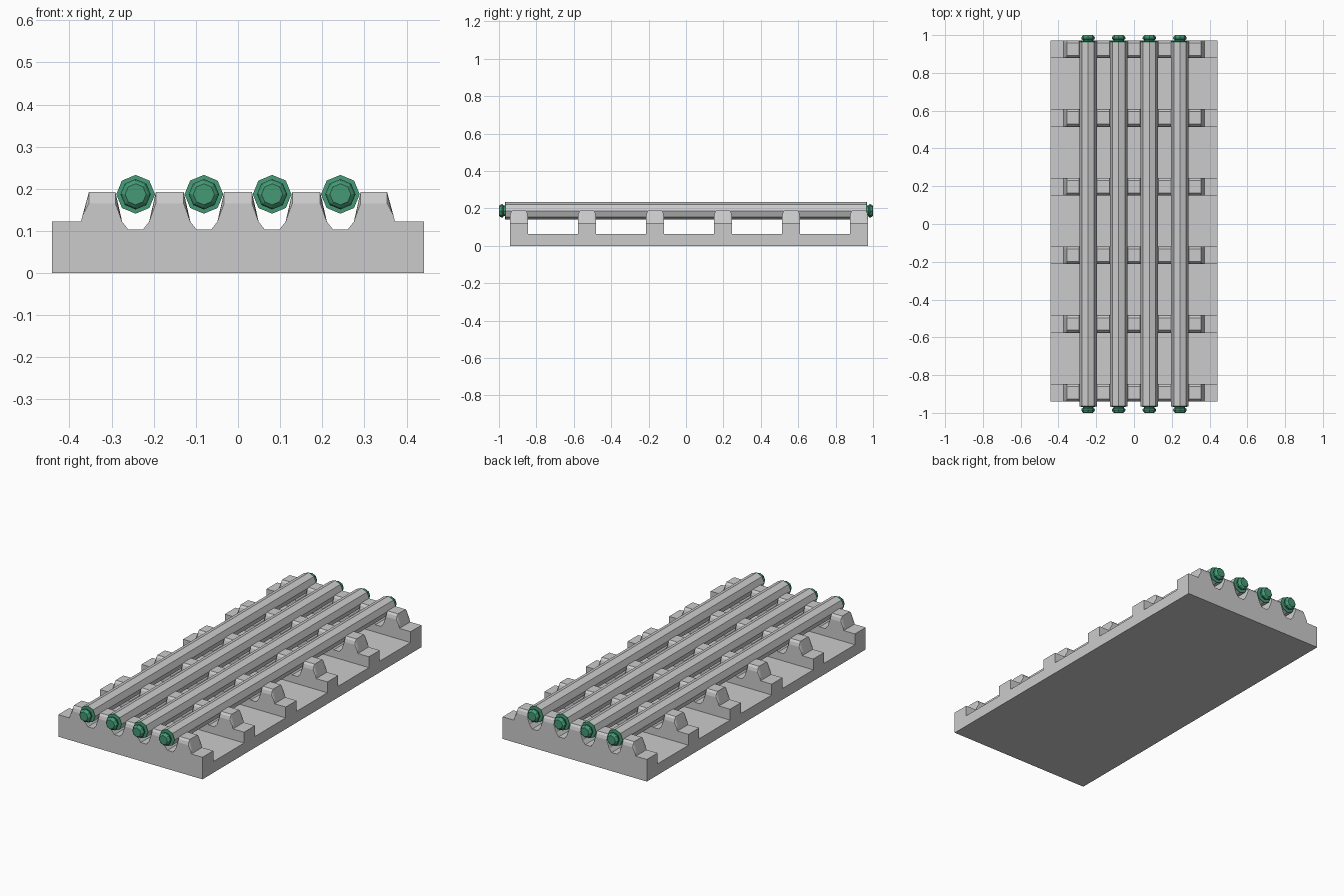
import bpy, bmesh, math

if "Cube" in bpy.data.objects:
    bpy.data.objects.remove(bpy.data.objects["Cube"])

PITCH = 0.162
RIB_W = 0.094
Y0, Y1 = -0.94, 0.972
HALF_X = 0.441
PLATE = 0.062
TOP = 0.192
SHELF = 0.122


def make_object(name, bm, mat=None):
    bmesh.ops.recalc_face_normals(bm, faces=bm.faces)
    mesh = bpy.data.meshes.new(name)
    bm.to_mesh(mesh)
    bm.free()
    obj = bpy.data.objects.new(name, mesh)
    bpy.context.collection.objects.link(obj)
    if mat:
        mesh.materials.append(mat)
    return obj


def loft(bm, rings):
    """Skin matching closed rings and cap both ends."""
    loops = [[bm.verts.new(p) for p in r] for r in rings]
    n = len(loops[0])
    for a, b in zip(loops, loops[1:]):
        for i in range(n):
            j = (i + 1) % n
            bm.faces.new((a[i], a[j], b[j], b[i]))
    bm.faces.new(loops[0])
    bm.faces.new(loops[-1])


def rib_profile():
    """Toothed cross-section with four rod cradles, as (x, z)."""
    pts = [(-HALF_X, PLATE), (-HALF_X, SHELF), (-0.373, SHELF), (-0.369, 0.137), (-0.354, TOP)]
    for k in range(4):
        c = (k - 1.5) * PITCH
        pts += [(c - 0.048, TOP), (c - 0.032, SHELF), (c - 0.017, 0.103),
                (c + 0.017, 0.103), (c + 0.032, SHELF), (c + 0.048, TOP)]
    pts += [(0.354, TOP), (0.369, 0.137), (0.373, SHELF), (HALF_X, SHELF), (HALF_X, PLATE)]
    return pts


def turned(name, profile, x, mat=None):
    """Eight-sided part along y from (radius, y) steps."""
    bm = bmesh.new()
    rings = []
    for r, y in profile:
        rings.append([(x + r * math.sin(i * math.pi / 4), y,
                       0.187 + r * math.cos(i * math.pi / 4)) for i in range(8)])
    loft(bm, rings)
    return make_object(name, bm, mat)


green = bpy.data.materials.new("green")
green.diffuse_color = (0.06, 0.32, 0.18, 1)
green.use_nodes = True
green.node_tree.nodes["Principled BSDF"].inputs["Base Color"].default_value = green.diffuse_color

# Base plate
bm = bmesh.new()
loft(bm, [[(-HALF_X, y, 0), (HALF_X, y, 0), (HALF_X, y, PLATE), (-HALF_X, y, PLATE)]
          for y in (Y0, Y1)])
make_object("base_plate", bm)

# Cross ribs, with tooth tops bevelled front and back
prof = rib_profile()
step = (Y1 - Y0 - RIB_W) / 5
for i in range(6):
    ya = Y0 + i * step
    bm = bmesh.new()
    rings = []
    for dy, top in ((0, 0.165), (0.005, 0.182), (0.014, TOP),
                    (RIB_W - 0.014, TOP), (RIB_W - 0.005, 0.182), (RIB_W, 0.165)):
        rings.append([(x, ya + dy, min(z, top)) for x, z in prof])
    loft(bm, rings)
    make_object(f"rib_{i + 1}", bm)

# Rods and their green end caps
R = 0.046
CAP = [(R, 0.962), (R, 0.967), (0.028, 0.968), (0.028, 0.975), (0.034, 0.978),
       (0.036, 0.985), (0.032, 0.994), (0.025, 1.0)]
for k in range(4):
    x = (k - 1.5) * PITCH
    turned(f"rod_{k + 1}", [(R, -0.962), (R, 0.962)], x)
    turned(f"back_cap_{k + 1}", CAP, x, green)
    turned(f"front_cap_{k + 1}", [(r, -y) for r, y in CAP], x, green)
